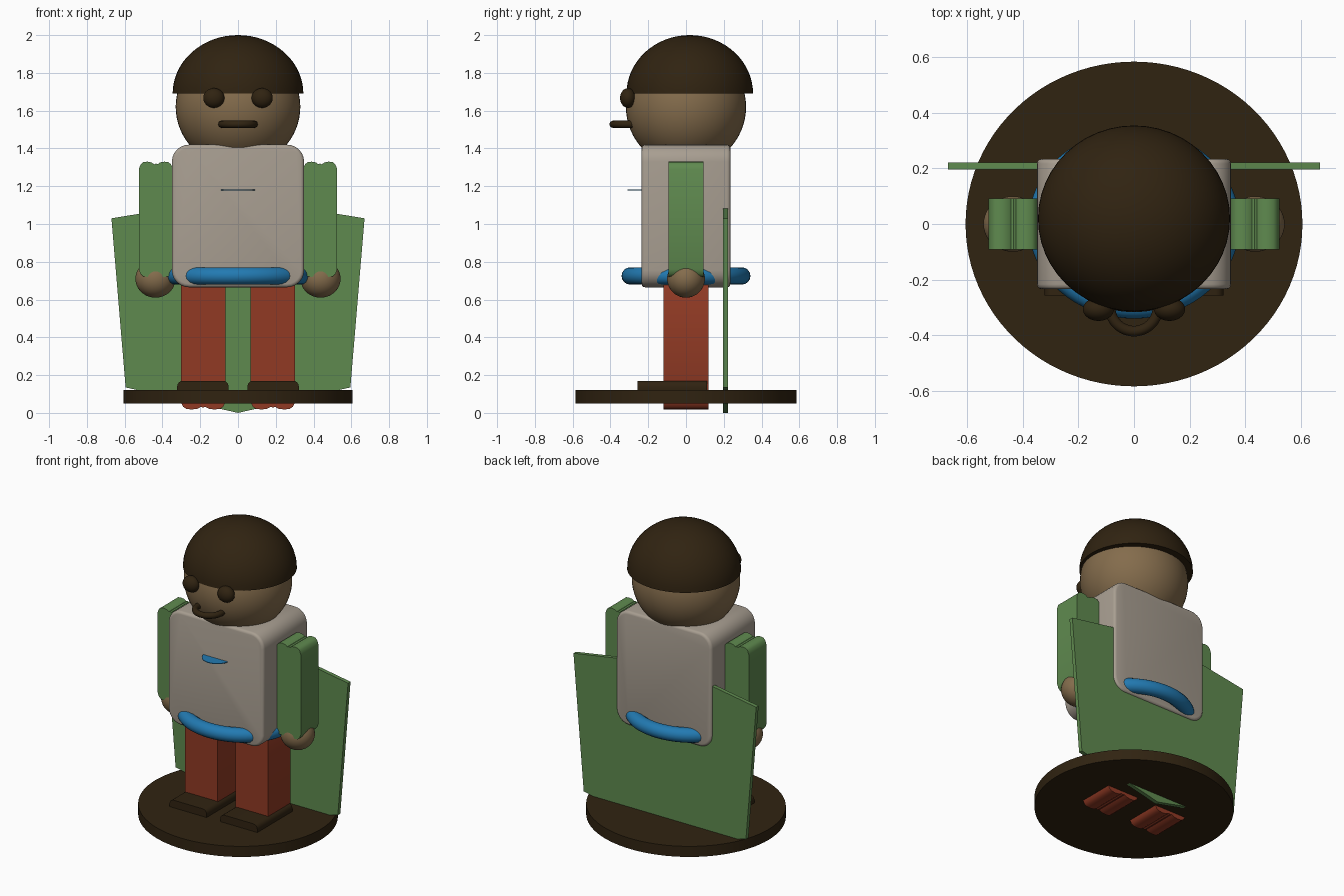
import bpy, bmesh, math

if "Cube" in bpy.data.objects:
    bpy.data.objects.remove(bpy.data.objects["Cube"])


def mat(name, r, g, b):
    m = bpy.data.materials.new(name)
    lin = [((c / 255 + 0.055) / 1.055) ** 2.4 if c > 10 else c / 3295 for c in (r, g, b)]
    m.diffuse_color = (*lin, 1)
    m.use_nodes = True
    m.node_tree.nodes["Principled BSDF"].inputs["Base Color"].default_value = m.diffuse_color
    return m


BROWN = mat("dark_brown", 48, 35, 17)
SKIN = mat("skin", 132, 108, 76)
SHIRT = mat("warm_grey", 168, 158, 145)
BLUE = mat("blue", 34, 122, 178)
RED = mat("brick_red", 145, 58, 36)
GREEN = mat("green", 95, 138, 79)


def finish(bm, name, material, smooth=True, angle=35):
    bmesh.ops.recalc_face_normals(bm, faces=bm.faces[:])
    me = bpy.data.meshes.new(name)
    bm.to_mesh(me)
    bm.free()
    me.materials.append(material)
    ob = bpy.data.objects.new(name, me)
    bpy.context.collection.objects.link(ob)
    if smooth:
        bpy.ops.object.select_all(action='DESELECT')
        ob.select_set(True)
        bpy.context.view_layer.objects.active = ob
        bpy.ops.object.shade_smooth_by_angle(angle=math.radians(angle))
    return ob


def ball(name, material, center, radii, cut=None):
    """Ellipsoid, optionally keeping only the part above local z = 0."""
    bm = bmesh.new()
    bmesh.ops.create_uvsphere(bm, u_segments=48, v_segments=32, radius=1)
    if cut:
        geom = bm.verts[:] + bm.edges[:] + bm.faces[:]
        bmesh.ops.bisect_plane(bm, geom=geom, plane_co=(0, 0, 0), plane_no=(0, 0, 1),
                               clear_inner=True, dist=1e-4)
        bmesh.ops.holes_fill(bm, edges=[e for e in bm.edges if e.is_boundary], sides=0)
    bmesh.ops.scale(bm, vec=radii, verts=bm.verts)
    bmesh.ops.translate(bm, vec=center, verts=bm.verts)
    return finish(bm, name, material)


def disc(name, material, center, rx, ry, h, n=96):
    bm = bmesh.new()
    bmesh.ops.create_cone(bm, cap_ends=True, segments=n, radius1=1, radius2=1, depth=h)
    bmesh.ops.scale(bm, vec=(rx, ry, 1), verts=bm.verts)
    bmesh.ops.translate(bm, vec=center, verts=bm.verts)
    return finish(bm, name, material)


def ring(name, material, center, rx, ry, tube):
    """Horizontal oval ring."""
    bm = bmesh.new()
    n, k = 64, 16
    rows = []
    for i in range(n):
        a = 2 * math.pi * i / n
        rows.append([bm.verts.new((
            center[0] + (rx + tube * math.cos(2 * math.pi * j / k)) * math.cos(a),
            center[1] + (ry + tube * math.cos(2 * math.pi * j / k)) * math.sin(a),
            center[2] + tube * math.sin(2 * math.pi * j / k))) for j in range(k)])
    for i in range(n):
        p, q = rows[i], rows[(i + 1) % n]
        for j in range(k):
            bm.faces.new((p[j], q[j], q[(j + 1) % k], p[(j + 1) % k]))
    return finish(bm, name, material)


def extrude(name, material, pts, y0, y1, bevel=0.0, smooth=True):
    """Front outline (x, z) pushed from y0 to y1."""
    bm = bmesh.new()
    face = bm.faces.new([bm.verts.new((x, y0, z)) for x, z in pts])
    res = bmesh.ops.extrude_face_region(bm, geom=[face])
    moved = [v for v in res['geom'] if isinstance(v, bmesh.types.BMVert)]
    bmesh.ops.translate(bm, vec=(0, y1 - y0, 0), verts=moved)
    if bevel:
        rim = [e for e in bm.edges if abs(e.verts[0].co.y - e.verts[1].co.y) < 1e-5]
        bmesh.ops.bevel(bm, geom=rim, offset=bevel, segments=3, profile=0.5, affect='EDGES')
    return finish(bm, name, material, smooth)


def rounded(x0, x1, z0, z1, r, n=6):
    """Rounded rectangle outline."""
    pts = []
    for cx, cz, a0 in ((x1 - r, z1 - r, 0), (x0 + r, z1 - r, 90),
                       (x0 + r, z0 + r, 180), (x1 - r, z0 + r, 270)):
        for i in range(n + 1):
            a = math.radians(a0 + 90 * i / n)
            pts.append((cx + r * math.cos(a), cz + r * math.sin(a)))
    return pts


def limb(x0, x1, z0, z1):
    """Limb outline whose two ends each have a pair of soft humps."""
    c, w = (x0 + x1) / 2, (x1 - x0) / 2
    hump = [(1, .04), (.9, .015), (.75, .003), (.5, 0), (.25, .004), (.1, .014), (0, .01),
            (-.1, .014), (-.25, .004), (-.5, 0), (-.75, .003), (-.9, .015), (-1, .04)]
    return ([(c + u * w, z1 - d) for u, d in hump] +
            [(c - u * w, z0 + d) for u, d in hump])


# Stand
disc("stand", BROWN, (0, 0, 0.085), 0.607, 0.585, 0.07)

# Body
extrude("torso", SHIRT, rounded(-0.35, 0.35, 0.665, 1.42, 0.09), -0.235, 0.235, 0.018)
ring("belt", BLUE, (0, 0, 0.725), 0.335, 0.295, 0.046)
disc("chest_badge", BLUE, (0, -0.225, 1.18), 0.09, 0.085, 0.004, 32)

# Head, hair and face
ball("head", SKIN, (0, 0, 1.62), (0.33, 0.318, 0.32))
ball("hair", BROWN, (0, 0.02, 1.69), (0.346, 0.335, 0.31), cut=True)
ring("mouth", BROWN, (0, -0.3, 1.528), 0.086, 0.086, 0.019)

# Paired parts
for s, side in ((-1, "left"), (1, "right")):
    def span(a, b):
        return (min(s * a, s * b), max(s * a, s * b))
    ball(side + "_eye", BROWN, (s * 0.128, -0.307, 1.667), (0.056, 0.042, 0.052))
    extrude(side + "_arm", GREEN, limb(*span(0.345, 0.525), 0.72, 1.33), -0.092, 0.092)
    ball(side + "_hand", SKIN, (s * 0.437, 0, 0.71), (0.106, 0.1, 0.1))
    extrude(side + "_leg", RED, limb(*span(0.066, 0.303), 0.018, 0.72), -0.12, 0.118)
    extrude(side + "_shoe", BROWN, rounded(*span(0.05, 0.322), 0.09, 0.17, 0.03, 4), -0.257, 0.11)

# Cape panel
extrude("cape", GREEN, [(-0.67, 1.03), (-0.595, 0.135), (0, 0), (0.595, 0.135),
                        (0.67, 1.03), (0, 1.14)], 0.196, 0.222, smooth=False)
